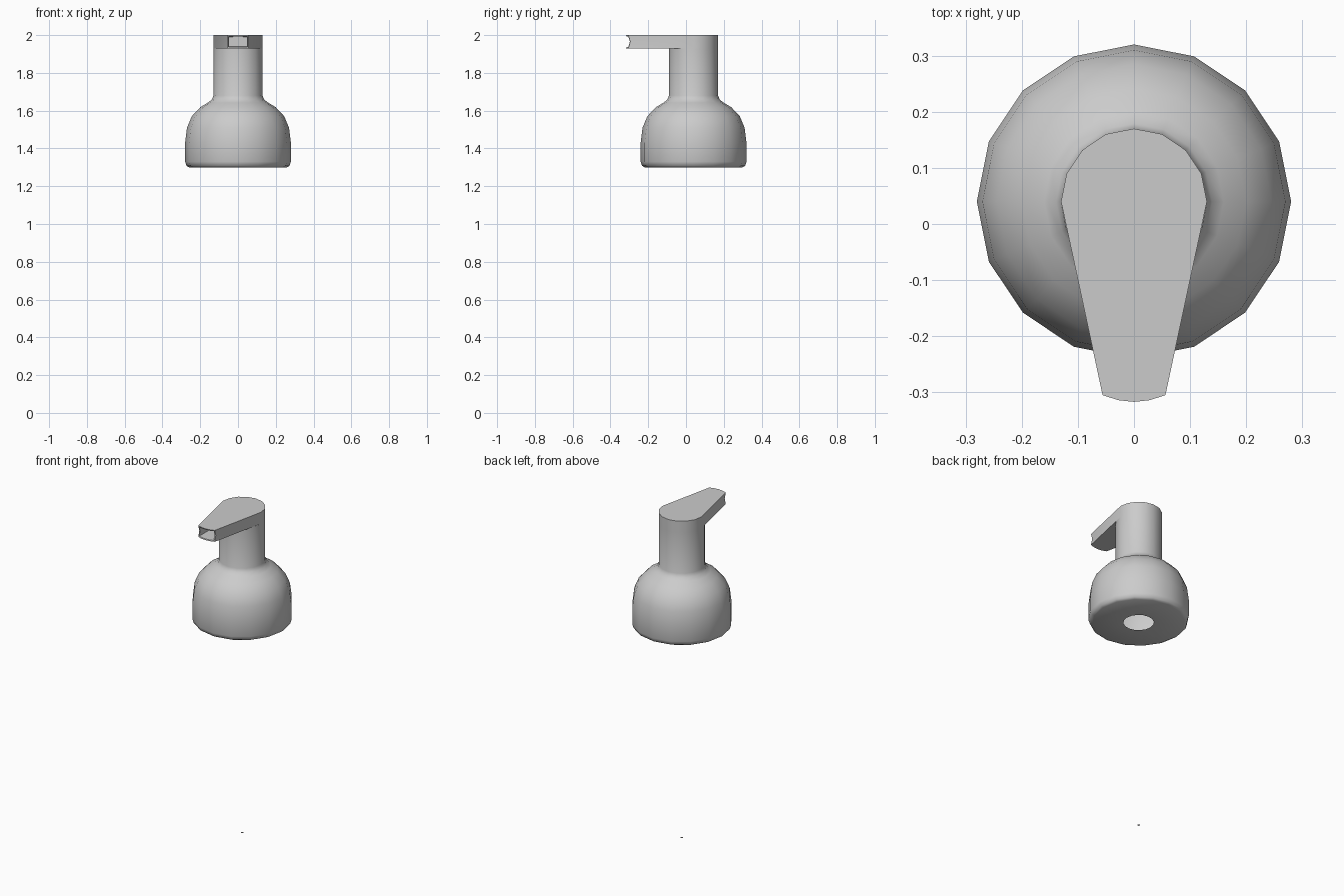
import bpy
import bmesh
from math import cos, sin, pi, radians

cube = bpy.data.objects.get("Cube")
if cube:
    bpy.data.objects.remove(cube)

AXIS_Y = 0.04
SIDES = 16
NECK_R = 0.13

grey = bpy.data.materials.new("light grey plastic")
grey.use_nodes = True
grey.diffuse_color = (0.6, 0.6, 0.6, 1)
grey.node_tree.nodes["Principled BSDF"].inputs["Base Color"].default_value = (0.6, 0.6, 0.6, 1)


def add_object(name, bm):
    mesh = bpy.data.meshes.new(name)
    bm.to_mesh(mesh)
    bm.free()
    mesh.materials.append(grey)
    obj = bpy.data.objects.new(name, mesh)
    bpy.context.collection.objects.link(obj)
    bpy.ops.object.select_all(action='DESELECT')
    obj.select_set(True)
    bpy.context.view_layer.objects.active = obj
    bpy.ops.object.shade_smooth_by_angle(angle=radians(45))
    return obj


def bridge(bm, lower, upper):
    n = len(lower)
    return [bm.faces.new((lower[i], lower[(i + 1) % n], upper[(i + 1) % n], upper[i]))
            for i in range(n)]


# Collar and neck: a turned shell, open at the underside hole
profile = [(0.085, 1.3), (0.258, 1.3), (0.273, 1.308), (0.28, 1.33), (0.28, 1.43),
           (0.27, 1.51), (0.245, 1.57), (0.2, 1.618), (0.16, 1.642),
           (0.139, 1.658), (NECK_R, 1.68), (NECK_R, 1.93)]
bm = bmesh.new()
rings = [[bm.verts.new((r * cos(2 * pi * i / SIDES), AXIS_Y + r * sin(2 * pi * i / SIDES), z))
          for i in range(SIDES)] for r, z in profile]
for low, high in zip(rings, rings[1:]):
    bridge(bm, low, high)
add_object("collar_and_neck", bm)

# Pump head: round back tapering to a slightly curved spout tip
TIP_X, TIP_Y = 0.056, -0.305
arc = [(NECK_R * cos(pi * i / 8), AXIS_Y + NECK_R * sin(pi * i / 8)) for i in range(9)]
tip = [(TIP_X * t, TIP_Y - 0.012 * (1 - t * t)) for t in (-1, -0.5, 0, 0.5, 1)]
outline = arc + tip
bm = bmesh.new()
levels = []
for z, dent in ((1.93, 0), (1.965, 0.01), (2.0, 0)):
    levels.append([bm.verts.new((x, y + (dent if i >= len(arc) else 0), z))
                   for i, (x, y) in enumerate(outline)])
tip_faces = []
for low, high in zip(levels, levels[1:]):
    walls = bridge(bm, low, high)
    tip_faces += walls[len(arc):-1]
bm.faces.new(levels[0][::-1])
bm.faces.new(levels[-1])
bm.normal_update()

# Spout opening: thin rim with a deep pocket
bmesh.ops.inset_region(bm, faces=tip_faces, thickness=0.007, use_even_offset=True)
bmesh.ops.inset_region(bm, faces=tip_faces, thickness=0.002, use_even_offset=True)
for v in {v for f in tip_faces for v in f.verts}:
    v.co.y = -0.2
add_object("pump_head", bm)

# Tiny intake tip at the very bottom
bm = bmesh.new()
bmesh.ops.create_circle(bm, cap_ends=True, radius=0.008, segments=8)
bmesh.ops.translate(bm, verts=bm.verts, vec=(0, AXIS_Y, 0))
add_object("intake_tip", bm)
